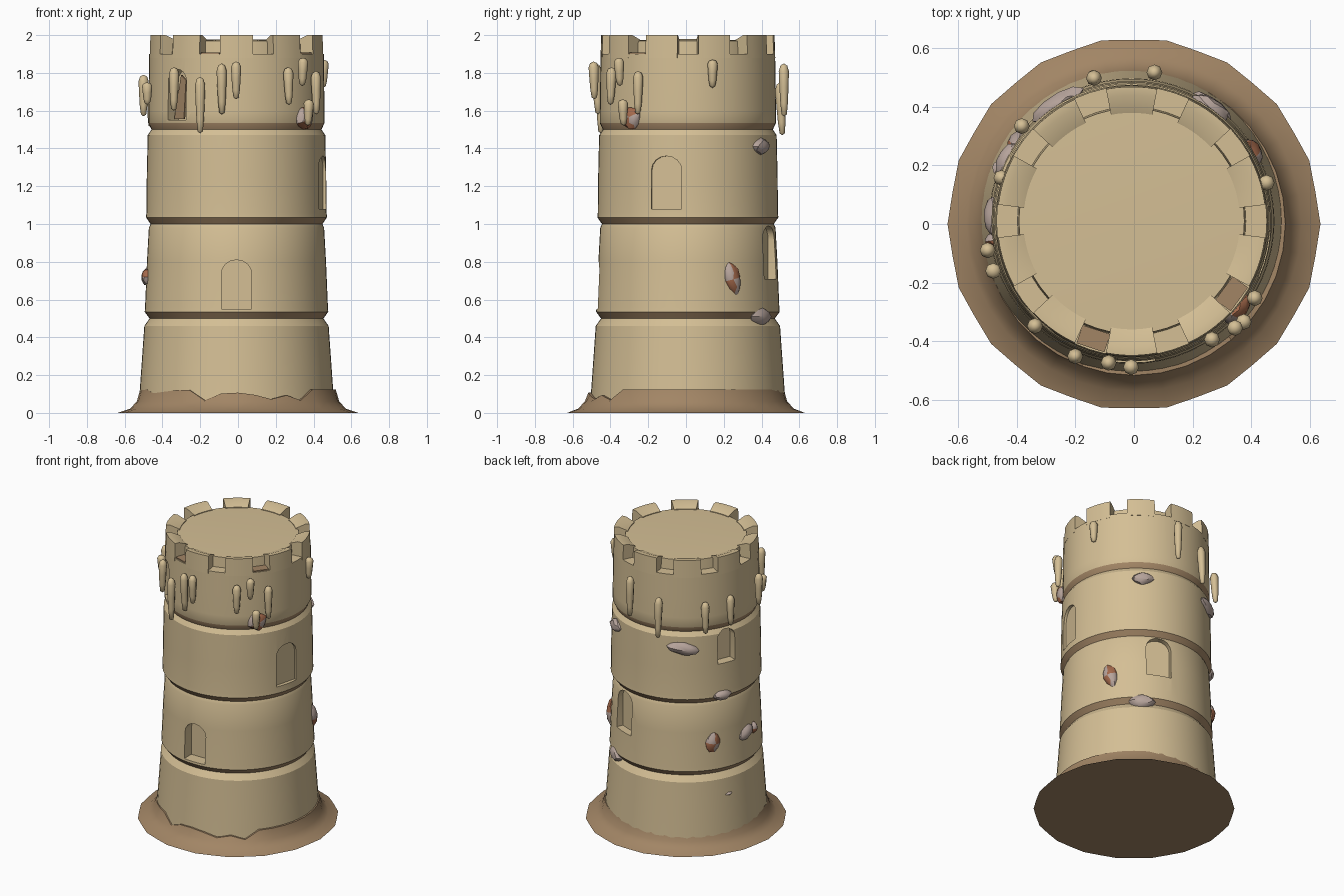
import bpy, bmesh, math, random
from mathutils import Matrix, Vector

random.seed(4)
if "Cube" in bpy.data.objects:
    bpy.data.objects.remove(bpy.data.objects["Cube"])

CENTRE = Matrix.Translation((-0.008, 0.01, 0))


def material(name, rgb):
    m = bpy.data.materials.new(name)
    m.use_nodes = True
    m.diffuse_color = (*rgb, 1)
    bsdf = m.node_tree.nodes["Principled BSDF"]
    bsdf.inputs["Base Color"].default_value = (*rgb, 1)
    bsdf.inputs["Roughness"].default_value = 0.9
    return m


SAND = material("sand", (0.66, 0.52, 0.30))
BROWN = material("earth brown", (0.36, 0.235, 0.13))
STONE = material("pinkish stone", (0.47, 0.37, 0.33))
RUST = material("rust red", (0.37, 0.14, 0.07))


def finish(name, bm, mats, matrix=None, angle=None, rule=None):
    """Turn a bmesh into an object, with a colour rule per face."""
    bmesh.ops.recalc_face_normals(bm, faces=bm.faces)
    if rule:
        for f in bm.faces:
            f.material_index = rule(f.calc_center_median())
    mesh = bpy.data.meshes.new(name)
    bm.to_mesh(mesh)
    bm.free()
    for m in mats:
        mesh.materials.append(m)
    ob = bpy.data.objects.new(name, mesh)
    bpy.context.collection.objects.link(ob)
    if matrix:
        ob.matrix_world = matrix
    if angle:
        smooth(ob, angle)
    return ob


def smooth(ob, angle):
    bpy.ops.object.select_all(action="DESELECT")
    ob.select_set(True)
    bpy.context.view_layer.objects.active = ob
    bpy.ops.object.shade_smooth_by_angle(angle=math.radians(angle))


def lathe(profile, sides, tweak=None):
    """Closed solid of revolution; the profile's first and last points are poles."""
    bm = bmesh.new()
    rings = []
    for k, (r, z) in enumerate(profile[1:-1]):
        ring = []
        for i in range(sides):
            rr, zz = tweak(k, i, r, z) if tweak else (r, z)
            a = math.tau * i / sides
            ring.append(bm.verts.new((rr * math.cos(a), rr * math.sin(a), zz)))
        rings.append(ring)
    low, high = (bm.verts.new((0, 0, profile[e][1])) for e in (0, -1))
    for i in range(sides):
        j = (i + 1) % sides
        for a, b in zip(rings, rings[1:]):
            bm.faces.new((a[i], a[j], b[j], b[i]))
        bm.faces.new((low, rings[0][j], rings[0][i]))
        bm.faces.new((high, rings[-1][i], rings[-1][j]))
    return bm


def around(azimuth, r=0.0, z=0.0):
    """Frame on the wall: local x points outwards, y along the wall."""
    return CENTRE @ Matrix.Rotation(math.radians(azimuth), 4, "Z") @ Matrix.Translation((r, 0, z))


def prism(outline, x0, x1):
    """Extrude a (y, z) outline from x0 to x1."""
    bm = bmesh.new()
    a = [bm.verts.new((x0, y, z)) for y, z in outline]
    b = [bm.verts.new((x1, y, z)) for y, z in outline]
    bm.faces.new(a)
    bm.faces.new(b[::-1])
    for i in range(len(a)):
        j = (i + 1) % len(a)
        bm.faces.new((a[i], a[j], b[j], b[i]))
    return bm


# Tower: four tapering drums with undercut brown bands, ending in the roof
tower_profile = [(0, 0.02), (0.52, 0.02), (0.512, 0.12), (0.488, 0.46), (0.46, 0.5),
                 (0.486, 0.535), (0.484, 0.56), (0.474, 0.8), (0.464, 0.98), (0.455, 1.0),
                 (0.479, 1.035), (0.477, 1.06), (0.475, 1.25), (0.47, 1.47), (0.45, 1.5),
                 (0.466, 1.535), (0.466, 1.6), (0.464, 1.75), (0.462, 1.9), (0.39, 1.9),
                 (0.385, 1.97), (0, 1.98)]
bands = (0.517, 1.017, 1.517)
tower = finish("tower", lathe(tower_profile, 60), [SAND, BROWN], CENTRE,
               rule=lambda c: int(any(abs(c.z - b) < 0.012 for b in bands)))

# Arched openings: azimuth, bottom, top, width, radius of the back wall
openings = [(-90, 0.55, 0.81, 0.16, 0.40), (-14, 1.08, 1.36, 0.165, 0.452),
            (68, 0.71, 0.99, 0.165, 0.425), (158, 1.26, 1.49, 0.13, 0.41),
            (-133, 1.55, 1.82, 0.13, 0.38)]
for az, z0, z1, w, depth in openings:
    h = w / 2
    arch = [(-h, z0), (h, z0)]
    for i in range(9):
        t = math.pi * i / 8
        arch.append((h * math.cos(t), z1 - h * 0.9 + h * 0.9 * math.sin(t)))
    cutter = finish("opening_cutter", prism(arch, depth, 0.6), [SAND], around(az))
    cutter.hide_render = True
    mod = tower.modifiers.new("opening", "BOOLEAN")
    mod.operation, mod.solver, mod.object = "DIFFERENCE", "EXACT", cutter
    bpy.context.view_layer.objects.active = tower
    bpy.ops.object.modifier_apply(modifier=mod.name)
    bpy.data.objects.remove(cutter)
smooth(tower, 28)

# Leaning shutter in the upper opening
shutter = [(-0.05, 1.555), (0.02, 1.555), (0.035, 1.76), (0.0, 1.79)]
finish("shutter", prism(shutter, 0.42, 0.43), [BROWN], around(-133))

# Battlements: ten curved merlons between the notches
for k in range(10):
    bm = bmesh.new()
    sections = []
    for i in range(6):
        a = math.radians(-11 + 22 * i / 5)
        sections.append([bm.verts.new((r * math.cos(a), r * math.sin(a), z)) for r, z in
                         ((0.37, 1.88), (0.37, 1.975), (0.43, 2.0), (0.459, 2.0), (0.463, 1.88))])
    for s, t in zip(sections, sections[1:]):
        for i in range(5):
            j = (i + 1) % 5
            bm.faces.new((s[i], s[j], t[j], t[i]))
    bm.faces.new(sections[0])
    bm.faces.new(sections[-1][::-1])
    finish("merlon", bm, [SAND], around(18 + 36 * k), 35)

# Brown slabs on two of the notch floors
for az in (-108, -36):
    slab = [(-0.05, 1.9), (0.05, 1.9), (0.05, 1.908), (-0.05, 1.908)]
    finish("notch_slab", prism(slab, 0.39, 0.455), [BROWN], around(az))

# Earth skirt: flared foot with a ragged upper edge at the front
sides = 36
ragged = [random.uniform(0.06, 0.13) for _ in range(sides)]


def skirt_shape(k, i, r, z):
    if k == 0:
        return r * (1.0 if i % 2 == 0 else 0.988), z
    if k == 3:
        a = 360 * i / sides
        return r, ragged[i] if 205 < a < 320 else 0.125
    return r, z


finish("earth_skirt", lathe([(0, 0), (0.637, 0), (0.572, 0.022), (0.536, 0.06),
                             (0.517, 0.12), (0, 0.1)], sides, skirt_shape),
       [BROWN], angle=40)

# Hanging pegs: x, y, bottom, top
pegs = [(-.14, .51, 1.47, 1.75), (.07, .52, 1.57, 1.85), (-.39, .34, 1.5, 1.72),
        (-.46, .16, 1.51, 1.72), (-.50, -.09, 1.57, 1.79), (-.48, -.16, 1.63, 1.75),
        (-.34, -.35, 1.6, 1.83), (-.2, -.45, 1.48, 1.78), (-.085, -.465, 1.58, 1.85),
        (-.01, -.485, 1.66, 1.86), (.27, -.4, 1.63, 1.83), (.34, -.35, 1.73, 1.88),
        (.37, -.33, 1.52, 1.66), (.415, -.255, 1.58, 1.81), (.45, .14, 1.72, 1.87)]
for x, y, z0, z1 in pegs:
    h = z1 - z0
    shape = [(0, 0), (0.014, 0.01), (0.02, h * 0.25), (0.024, h * 0.55),
             (0.027, h * 0.85), (0.018, h * 0.96), (0, h)]
    lean = Matrix.Rotation(random.uniform(-0.06, 0.06), 4, (y, -x, 0))
    finish("peg", lathe(shape, 8), [SAND], Matrix.Translation((x, y, z0)) @ lean, 60)

# Embedded stones: azimuth, z, half width, half height, tilt, has rust patches
stones = [(-40, 1.56, .065, .065, 25, True), (30, .71, .05, .10, 15, True),
          (146, .72, .05, .075, -10, True), (178, .72, .075, .045, 20, False),
          (188, .72, .03, .045, 0, True), (55, 1.41, .075, .045, 0, False),
          (55, .51, .085, .05, 0, False), (123, 1.39, .11, .045, -8, False),
          (154, 1.04, .07, .035, 0, False), (158, .35, .03, .012, 10, False)]
for az, z, w, h, tilt, rusty in stones:
    bm = bmesh.new()
    bmesh.ops.create_icosphere(bm, subdivisions=2, radius=1)
    for v in bm.verts:
        # pinch towards pointed ends and roughen
        v.co *= (0.82 + 0.18 * max(abs(v.co.y), abs(v.co.z)) ** 3) * random.uniform(0.9, 1.06)
        v.co = Vector((v.co.x * 0.045, v.co.y * w, v.co.z * h))
    r = 0.47 if z > 0.4 else 0.475
    finish("stone", bm, [STONE, RUST],
           around(az, r, z) @ Matrix.Rotation(math.radians(tilt), 4, "X"), 30,
           rule=lambda c: int(rusty and c.y * c.z > 0))
